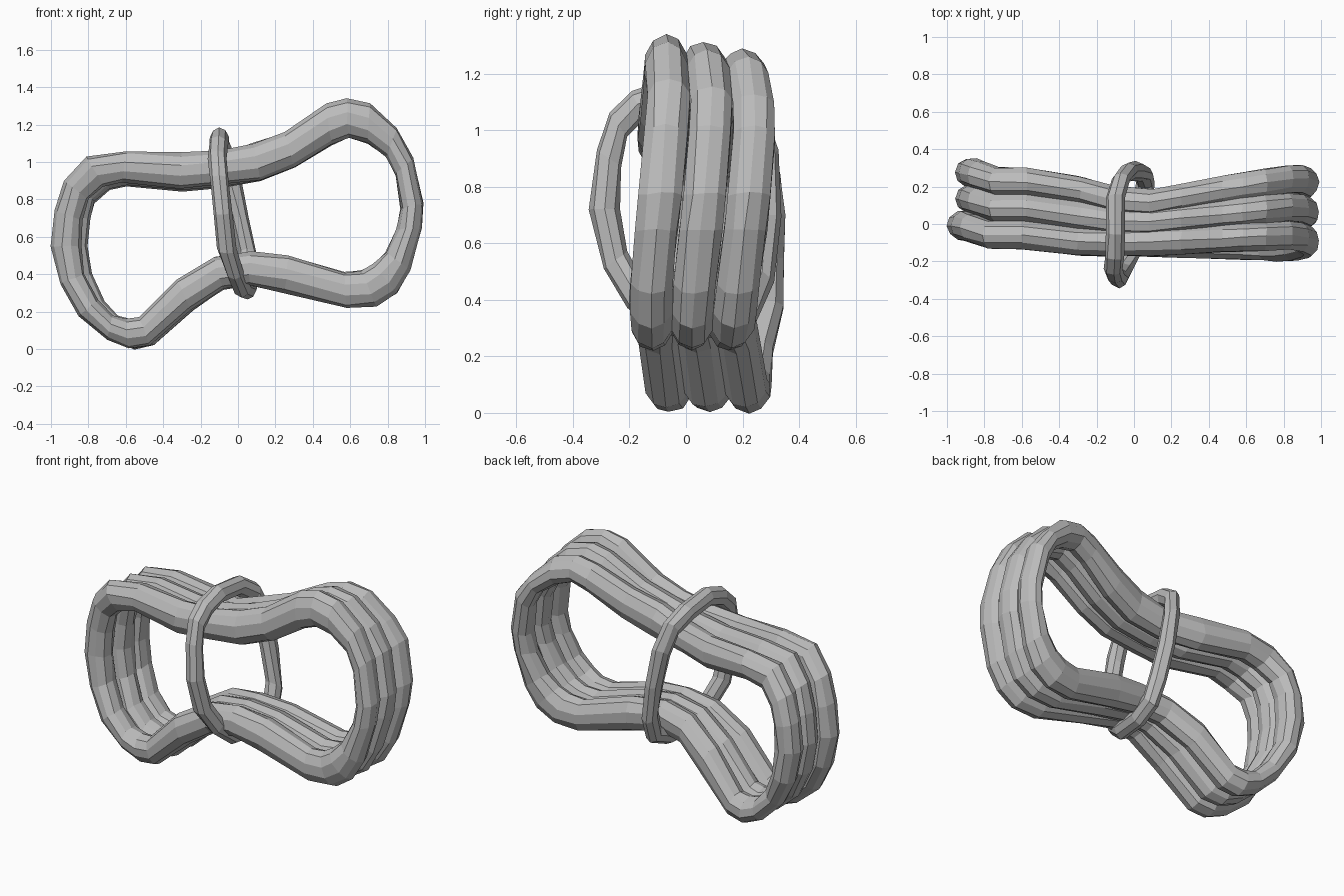
import bpy, bmesh, math, random
from mathutils import Vector

random.seed(4)
if "Cube" in bpy.data.objects:
    bpy.data.objects.remove(bpy.data.objects["Cube"], do_unlink=True)

# One plain grey for the whole rope
GREY = (0.5, 0.5, 0.5, 1)
rope_grey = bpy.data.materials.new("rope_grey")
rope_grey.use_nodes = True
rope_grey.diffuse_color = GREY
shader = rope_grey.node_tree.nodes["Principled BSDF"]
shader.inputs["Base Color"].default_value = GREY
shader.inputs["Roughness"].default_value = 0.8


def closed_tube(name, stations, side, sides, jitter):
    """Closed tube through stations, each an (outer, inner) pair; side is the half width vector."""
    bm = bmesh.new()
    rings = []
    for outer, inner in stations:
        centre, reach = (outer + inner) / 2, (outer - inner) / 2
        ring = []
        for i in range(sides):
            angle = math.tau * i / sides
            wobble = Vector([random.uniform(-jitter, jitter) for axis in "xyz"])
            ring.append(bm.verts.new(centre + reach * math.cos(angle) + side * math.sin(angle) + wobble))
        rings.append(ring)
    for n, ring in enumerate(rings):
        following = rings[(n + 1) % len(rings)]
        for i in range(sides):
            j = (i + 1) % sides
            bm.faces.new((ring[i], ring[j], following[j], following[i]))
    bmesh.ops.recalc_face_normals(bm, faces=bm.faces)
    mesh = bpy.data.meshes.new(name)
    bm.to_mesh(mesh)
    bm.free()
    mesh.materials.append(rope_grey)
    bpy.context.collection.objects.link(bpy.data.objects.new(name, mesh))


# Pinched loop outline: outer x, z and inner x, z
loop_profile = [
    (-1.0, .55, -.84, .55), (-.98, .74, -.83, .69), (-.93, .9, -.8, .8),
    (-.81, 1.03, -.72, .87), (-.6, 1.06, -.62, .89), (-.3, 1.05, -.31, .86),
    (-.1, 1.06, -.1, .88), (.08, 1.1, .12, .9), (.25, 1.16, .3, .97),
    (.47, 1.31, .5, 1.09), (.58, 1.34, .59, 1.13), (.71, 1.31, .69, 1.1),
    (.85, 1.18, .79, 1.03), (.94, 1.02, .84, .93), (.99, .78, .87, .75),
    (.98, .65, .85, .64), (.92, .42, .79, .52), (.85, .3, .72, .45),
    (.74, .23, .66, .42), (.58, .22, .57, .41), (.25, .3, .27, .5),
    (.06, .34, .07, .52), (-.08, .32, -.13, .49), (-.25, .21, -.33, .37),
    (-.47, .02, -.53, .17), (-.58, 0, -.6, .16), (-.7, .05, -.67, .18),
    (-.85, .18, -.75, .26), (-.95, .35, -.82, .4),
]


def centre_y(x, z, layer):
    """Depth of one layer; the layers gather in the middle and fan out at the ends."""
    if x < 0:
        fan = 0.098 + 0.13 * min(-x, 0.33)
        bulge = 0.05 * min(1, max(0, -x - 0.78) / 0.12)
        return 0.14 * min(-x, 0.6) + bulge + layer * fan
    slant = 0.04 * x * max(-1, min(1, (z - 0.75) / 0.35))
    return 0.07 * x + slant + layer * (0.098 + 0.065 * x)


def loop_station(ox, oz, ix, iz, layer):
    """Outer and inner points of one layer; the layers behind sit slightly inside the front one."""
    behind = layer + 1
    y = centre_y((ox + ix) / 2, (oz + iz) / 2, layer)
    pair = []
    for x, z in ((ox, oz), (ix, iz)):
        if x < 0:
            x *= 1 - 0.045 * min(1, behind)
            if z > 0.7:
                z -= 0.01 * behind
        elif x > 0.3 and z > 1.15:
            z -= 0.025 * behind
        pair.append(Vector((x, y, z)))
    return pair


# Three loops of rope lying side by side
for layer, name in zip((-1, 0, 1), ("front_loop", "middle_loop", "back_loop")):
    stations = [loop_station(*row, layer) for row in loop_profile]
    closed_tube(name, stations, Vector((0, 0.078, 0)), sides=10, jitter=0.004)

# Thinner loop tied around the waist
tie_path = [
    (-.1, -.05, 1.13), (-.105, -.17, 1.09), (-.11, -.24, 1.02), (-.1, -.272, .9),
    (-.08, -.288, .72), (-.06, -.25, .54), (-.02, -.18, .42), (.02, -.08, .33),
    (.05, .1, .32), (.06, .22, .37), (.05, .27, .5), (.01, .285, .7),
    (-.03, .28, .9), (-.07, .24, 1.04), (-.1, .14, 1.11),
]
hub = Vector((-0.02, 0, 0.72))
tie_stations = []
for point in map(Vector, tie_path):
    outward = point - hub
    outward.x = 0
    outward = outward.normalized() * 0.054
    tie_stations.append((point + outward, point - outward))
closed_tube("waist_tie", tie_stations, Vector((0.05, 0, 0)), sides=8, jitter=0.003)
